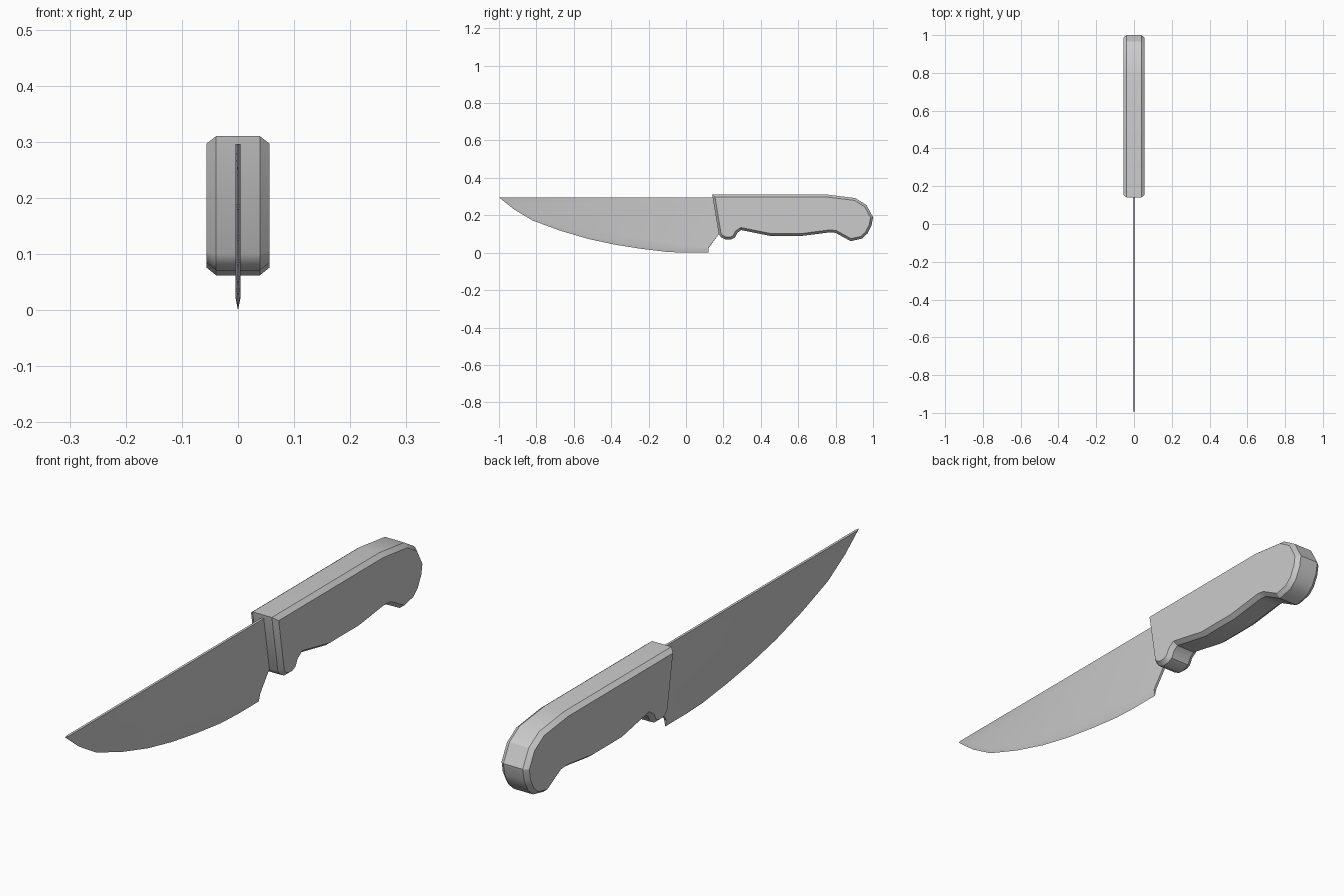
import bpy, bmesh, math
from mathutils import Vector

if "Cube" in bpy.data.objects:
    bpy.data.objects.remove(bpy.data.objects["Cube"])


def inset(profile, d):
    """Offset a counter-clockwise (y, z) outline inwards by d."""
    pts = [Vector(p) for p in profile]
    out = []
    for i, p in enumerate(pts):
        a = (p - pts[i - 1]).normalized()
        b = (pts[(i + 1) % len(pts)] - p).normalized()
        na, nb = Vector((-a.y, a.x)), Vector((-b.y, b.x))
        out.append(p + (na + nb) * d / (1 + na.dot(nb)))
    return out


def loft(name, layers):
    """Skin matching (y, z) outlines placed at successive x positions."""
    bm = bmesh.new()
    rings = [[bm.verts.new((x, p[0], p[1])) for p in prof] for x, prof in layers]
    n = len(rings[0])
    for r, s in zip(rings, rings[1:]):
        for i in range(n):
            j = (i + 1) % n
            bm.faces.new((r[i], r[j], s[j], s[i]))
    bm.faces.new(rings[0])
    bm.faces.new(rings[-1])
    bmesh.ops.recalc_face_normals(bm, faces=bm.faces)
    mesh = bpy.data.meshes.new(name)
    bm.to_mesh(mesh)
    bm.free()
    ob = bpy.data.objects.new(name, mesh)
    bpy.context.collection.objects.link(ob)
    bpy.ops.object.select_all(action='DESELECT')
    ob.select_set(True)
    bpy.context.view_layer.objects.active = ob
    bpy.ops.object.shade_smooth_by_angle(angle=math.radians(30))
    return ob


# Handle: chamfered slab with finger guard and rounded butt
grip = [(0.14, 0.31), (0.175, 0.10), (0.187, 0.083), (0.21, 0.071),
        (0.24, 0.071), (0.262, 0.082), (0.275, 0.107), (0.295, 0.121),
        (0.45, 0.09), (0.62, 0.09), (0.77, 0.109), (0.80, 0.106),
        (0.88, 0.062), (0.94, 0.075), (0.97, 0.102), (0.992, 0.145),
        (1.0, 0.19), (0.965, 0.255), (0.905, 0.292), (0.76, 0.31)]
side = inset(grip, 0.013)
loft("handle", [(-0.056, side), (-0.039, grip), (0.039, grip), (0.056, side)])

# Blade: thin plate whose curved belly narrows to a cutting edge
belly = [(-1.0, 0.296), (-0.92, 0.232), (-0.82, 0.172), (-0.67, 0.117),
         (-0.52, 0.073), (-0.38, 0.043), (-0.24, 0.021), (-0.1, 0.004),
         (0.0, 0.0), (0.12, 0.0)]
back = [(0.12, 0.024), (0.18, 0.105), (0.25, 0.2), (0.25, 0.296)]
outline = belly + back
flat = [(y, z + 0.022) for y, z in belly[1:]]
flat = [(-0.985, 0.296)] + flat + [(0.12, 0.026)] + back[1:]
loft("blade", [(-0.0045, flat), (0, outline), (0.0045, flat)])
